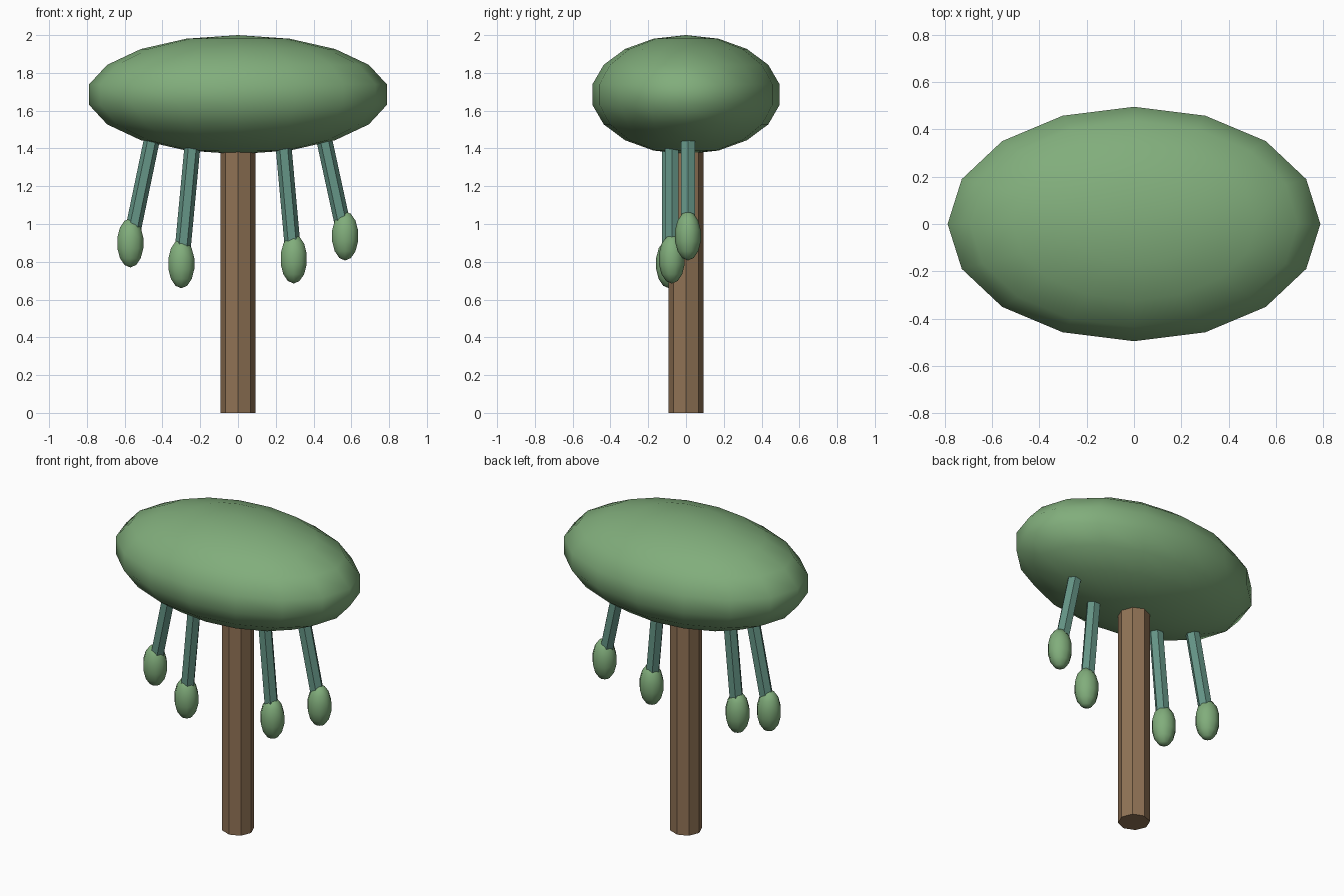
import bpy
from math import pi
from mathutils import Vector, Matrix

if "Cube" in bpy.data.objects:
    bpy.data.objects.remove(bpy.data.objects["Cube"])


def material(name, rgb):
    m = bpy.data.materials.new(name)
    m.diffuse_color = (*rgb, 1)
    m.use_nodes = True
    m.node_tree.nodes["Principled BSDF"].inputs["Base Color"].default_value = m.diffuse_color
    return m


LEAF = material("leaf_green", (0.22, 0.42, 0.20))
BARK = material("bark_brown", (0.28, 0.17, 0.09))
STEM = material("stem_teal", (0.13, 0.30, 0.24))


def ellipsoid(name, centre, radii, segments, rings):
    bpy.ops.mesh.primitive_uv_sphere_add(segments=segments, ring_count=rings, radius=1, location=centre)
    ob = bpy.context.object
    ob.name = name
    ob.scale = radii
    bpy.ops.object.transform_apply(location=False, rotation=False, scale=True)
    bpy.ops.object.shade_smooth()
    ob.data.materials.append(LEAF)
    return ob


def rod(name, a, b, radius, sides, mat, spin=0):
    a, b = Vector(a), Vector(b)
    bpy.ops.mesh.primitive_cylinder_add(vertices=sides, radius=radius, depth=(b - a).length)
    ob = bpy.context.object
    ob.name = name
    turn = Vector((0, 0, 1)).rotation_difference(b - a).to_matrix().to_4x4()
    ob.matrix_world = Matrix.Translation((a + b) / 2) @ turn @ Matrix.Rotation(spin, 4, 'Z')
    ob.data.materials.append(mat)
    return ob


# Trunk and wide canopy
rod("trunk", (0, 0, 0), (0, 0, 1.5), 0.0925, 8, BARK)
ellipsoid("canopy", (0, 0, 1.685), (0.80, 0.503, 0.315), 16, 9)

# Hanging stems, each ending in a bulb: top x, bulb x, y, bulb z
hangers = [(-0.445, -0.57, -0.02, 0.90), (-0.233, -0.30, -0.09, 0.79),
           (0.233, 0.295, -0.075, 0.815), (0.445, 0.567, 0.01, 0.937)]
for i, (top_x, x, y, z) in enumerate(hangers, 1):
    rod(f"hanging_stem_{i}", (x, y, z), (top_x, y, 1.5), 0.042, 6, STEM, pi / 6)
    ellipsoid(f"bulb_{i}", (x, y, z), (0.074, 0.07, 0.13), 10, 7)
